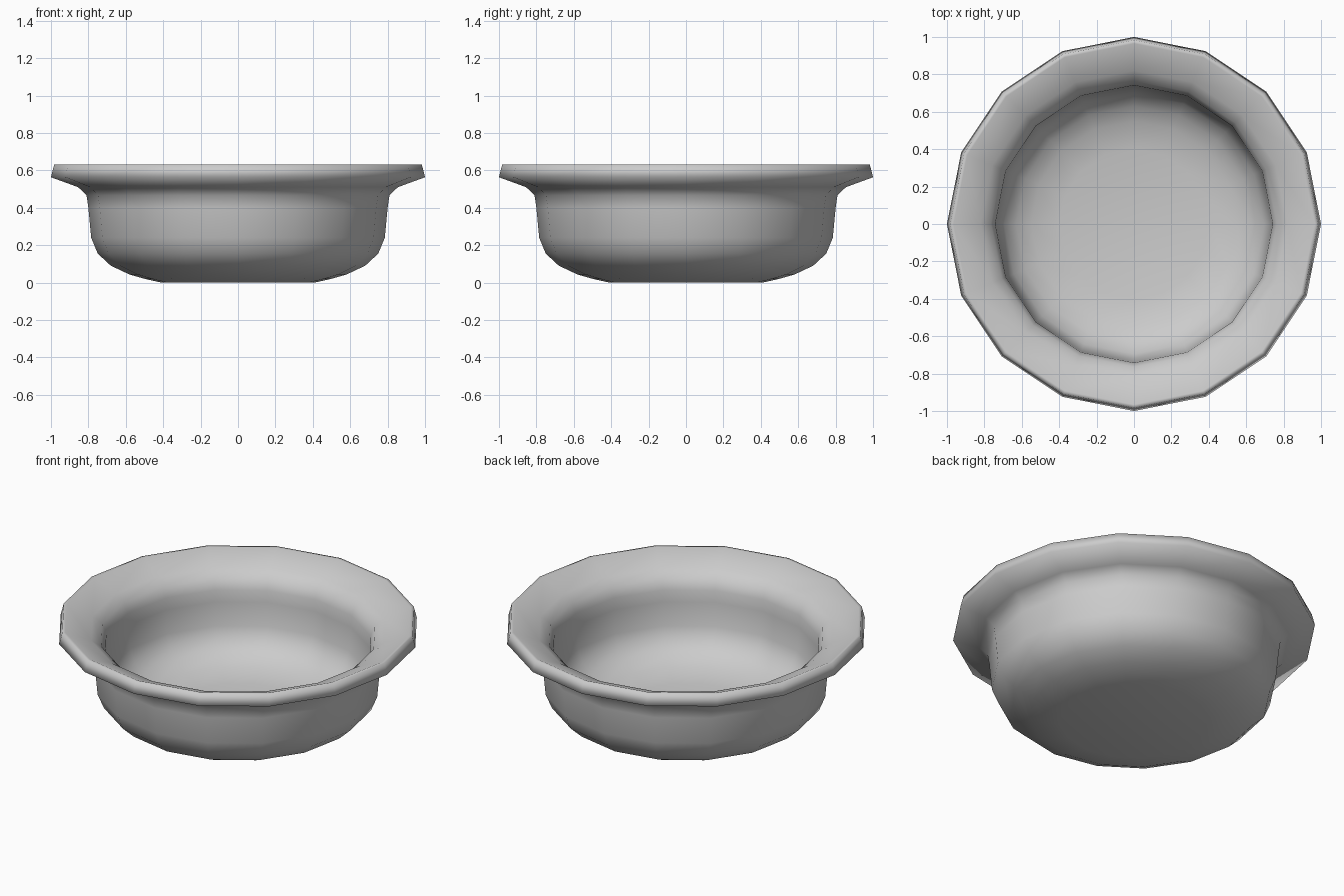
import bpy, bmesh
from math import cos, sin, pi

if "Cube" in bpy.data.objects:
    bpy.data.objects.remove(bpy.data.objects["Cube"])

SIDES = 16

# Cross-section (radius, height): outside from base to lip, then down the inside
OUTER = [(0.41, 0.0), (0.50, 0.02), (0.58, 0.043), (0.68, 0.09), (0.75, 0.155),
         (0.785, 0.24), (0.80, 0.40), (0.81, 0.467), (0.855, 0.51)]
RIM = [(1.0, 0.563), (0.983, 0.63), (0.965, 0.63)]
INNER = [(0.82, 0.57), (0.765, 0.53), (0.742, 0.47), (0.738, 0.40), (0.725, 0.26),
         (0.695, 0.185), (0.63, 0.13), (0.55, 0.09), (0.40, 0.06)]


def lathe(name, profile):
    """Revolve a profile around z and close both ends at the axis."""
    bm = bmesh.new()
    rings = [[bm.verts.new((r * cos(2 * pi * i / SIDES), r * sin(2 * pi * i / SIDES), z))
              for i in range(SIDES)] for r, z in profile]
    for a, b in zip(rings, rings[1:]):
        for i in range(SIDES):
            j = (i + 1) % SIDES
            bm.faces.new((a[i], a[j], b[j], b[i]))
    # Flat underside and inside floor
    bm.faces.new(rings[0][::-1])
    bm.faces.new(rings[-1])
    bmesh.ops.recalc_face_normals(bm, faces=bm.faces[:])
    mesh = bpy.data.meshes.new(name)
    bm.to_mesh(mesh)
    bm.free()
    obj = bpy.data.objects.new(name, mesh)
    bpy.context.collection.objects.link(obj)
    return obj


# Rimmed bowl, smooth shaded all over
bowl = lathe("bowl", OUTER + RIM + INNER)
for poly in bowl.data.polygons:
    poly.use_smooth = True
